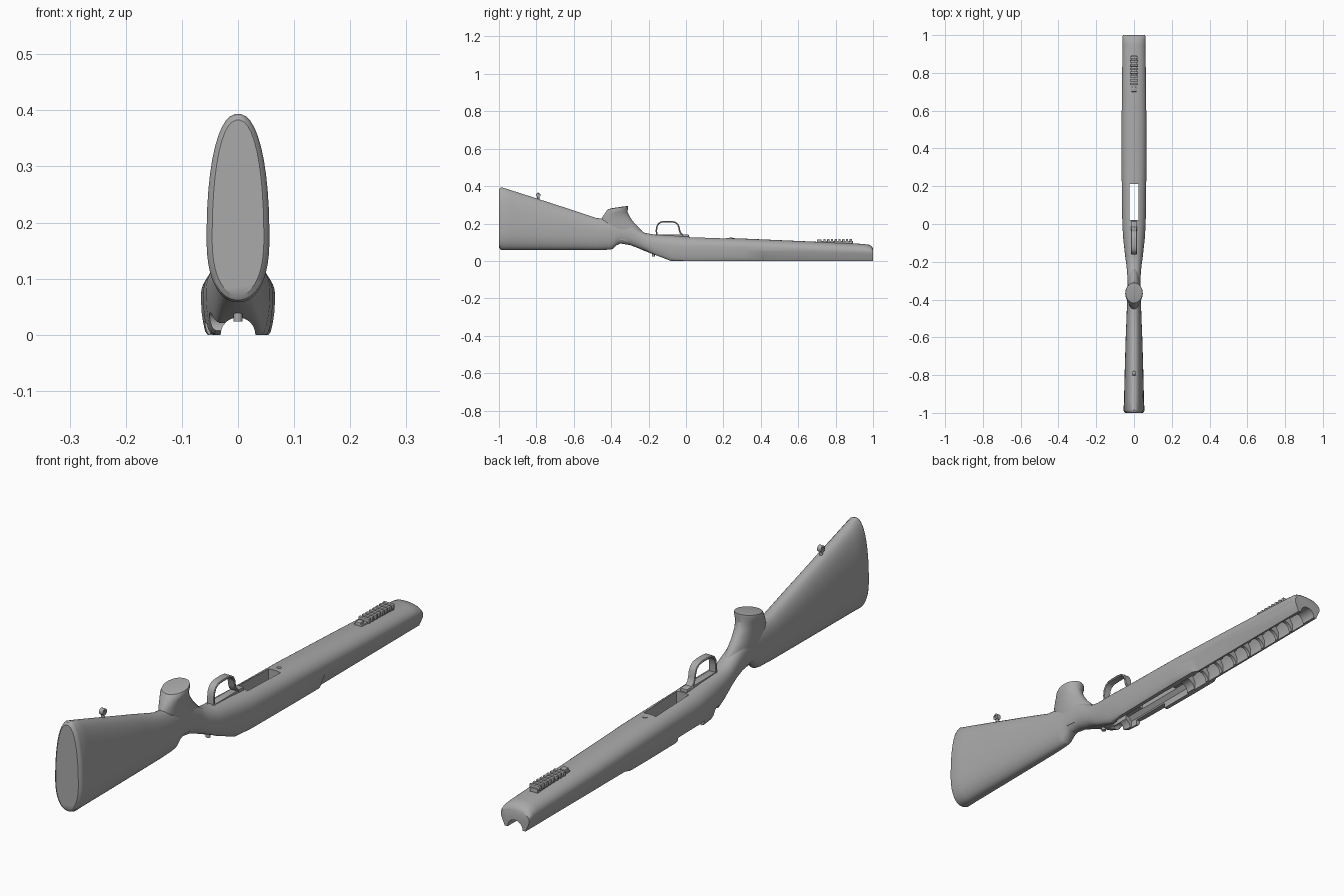
import bpy, bmesh, math
from mathutils import Vector, Matrix

cube = bpy.data.objects.get("Cube")
if cube:
    bpy.data.objects.remove(cube)

grey = bpy.data.materials.new("matte grey")
grey.use_nodes = True
grey.diffuse_color = (0.4, 0.4, 0.4, 1)
shader = next(n for n in grey.node_tree.nodes if n.type == 'BSDF_PRINCIPLED')
shader.inputs["Base Color"].default_value = (0.4, 0.4, 0.4, 1)


def finish(name, bm):
    bmesh.ops.recalc_face_normals(bm, faces=bm.faces)
    mesh = bpy.data.meshes.new(name)
    bm.to_mesh(mesh)
    bm.free()
    mesh.materials.append(grey)
    obj = bpy.data.objects.new(name, mesh)
    bpy.context.scene.collection.objects.link(obj)
    return obj


def loft(name, rings):
    bm = bmesh.new()
    loops = [[bm.verts.new(p) for p in ring] for ring in rings]
    n = len(loops[0])
    for a, b in zip(loops, loops[1:]):
        for i in range(n):
            j = (i + 1) % n
            bm.faces.new((a[i], a[j], b[j], b[i]))
    bm.faces.new(loops[0])
    bm.faces.new(loops[-1])
    return finish(name, bm)


def box(name, lo, hi, bevel=0):
    lo, hi = Vector(lo), Vector(hi)
    bm = bmesh.new()
    bmesh.ops.create_cube(bm, size=1)
    for v in bm.verts:
        v.co = (lo + hi) / 2 + v.co * (hi - lo)
    if bevel:
        bmesh.ops.bevel(bm, geom=bm.edges[:], offset=bevel, segments=2, affect='EDGES', profile=0.5)
    return finish(name, bm)


def cylinder(name, radius, length, centre, axis, sides=32):
    turn = {'X': Matrix.Rotation(math.pi / 2, 4, 'Y'),
            'Y': Matrix.Rotation(math.pi / 2, 4, 'X'), 'Z': Matrix()}[axis]
    bm = bmesh.new()
    bmesh.ops.create_cone(bm, cap_ends=True, segments=sides, radius1=radius, radius2=radius,
                          depth=length, matrix=Matrix.Translation(centre) @ turn)
    return finish(name, bm)


def prism_y(name, profile, y0, y1):
    return loft(name, [[(x, y, z) for x, z in profile] for y in (y0, y1)])


def carve(target, cutters):
    for c in cutters:
        mod = target.modifiers.new("cut", 'BOOLEAN')
        mod.operation, mod.solver, mod.object = 'DIFFERENCE', 'EXACT', c
    graph = bpy.context.evaluated_depsgraph_get()
    target_mesh = bpy.data.meshes.new_from_object(target.evaluated_get(graph))
    target.modifiers.clear()
    target.data = target_mesh
    for c in cutters:
        bpy.data.objects.remove(c)


# Stock body: y, bottom, top, height of widest point, half width, lower depth
stations = [
    (-1, .072, .383, .17, .046, 0), (-.994, .062, .391, .17, .053, 0),
    (-.985, .058, .394, .17, .056, 0), (-.94, .058, .38, .17, .053, 0),
    (-.8, .058, .335, .165, .05, 0), (-.6, .058, .27, .155, .044, 0),
    (-.48, .058, .23, .145, .039, 0), (-.41, .06, .222, .145, .037, 0),
    (-.39, .064, .22, .145, .036, 0), (-.37, .084, .217, .147, .035, 0),
    (-.35, .093, .214, .15, .035, 0), (-.3, .085, .2, .145, .035, 0),
    (-.26, .07, .175, .125, .036, 0), (-.22, .053, .15, .1, .04, 0),
    (-.17, .034, .141, .085, .047, .065), (-.08, 0, .137, .075, .057, .11),
    (0, 0, .131, .07, .062, .12), (.3, 0, .12, .07, .066, .12),
    (.6, 0, .107, .06, .065, .11), (.95, 0, .091, .05, .061, .1),
    (.982, 0, .086, .05, .061, .1), (.994, 0, .077, .048, .06, .1),
    (1, 0, .066, .045, .058, .1)]


def section(y, low, top, mid, w, depth, n=44, power=2.25):
    ring = []
    for i in range(n):
        t = 2 * math.pi * (i + .5) / n
        c, s = math.cos(t), math.sin(t)
        x = math.copysign(abs(c) ** (2 / power), c) * w
        up = abs(s) ** (2 / power)
        z = mid + up * (top - mid) if s > 0 else max(low, mid - up * (depth or mid - low))
        ring.append((x, y, z))
    return ring


stock = loft("stock_body", [section(*s) for s in stations])

# Barrel channel, action bed, magazine well, bolt notch and ejection cut
cutters = [
    cylinder("barrel_channel", .031, 1.6, (0, .4, 0), 'Y'),
    prism_y("action_bed", [(-.038, -.1), (.038, -.1), (.038, .026), (.024, .042),
                           (-.024, .042), (-.038, .026)], -.06, .27),
    box("magazine_well", (-.025, .02, -.1), (.025, .213, .3)),
    cylinder("bolt_notch", .02, .1, (-.065, -.115, .02), 'X'),
    box("ejection_cut", (-.1, -.03, -.1), (-.02, .13, .02)),
    box("trigger_slot", (-.012, -.13, -.1), (.012, -.05, .08))]
# Hollow pockets that leave ribs across the channel
for i in range(8):
    y = .31 + i * .08
    cutters.append(prism_y("rib_pocket", [(-.036, -.1), (.036, -.1), (.036, .03), (.022, .055),
                                          (-.022, .055), (-.036, .03)], y, y + .067))
# Lower side chamfers along the fore-end
for s in (-1, 1):
    cutters.append(loft("chamfer", [
        [(s * .058, .35, -.01), (s * .09, .35, -.01), (s * .09, .35, .02)],
        [(s * .039, .42, -.01), (s * .12, .42, -.01), (s * .084, .42, .095)],
        [(s * .038, 1.1, -.01), (s * .12, 1.1, -.01), (s * .084, 1.1, .095)]]))
carve(stock, cutters)

# Pistol grip: rear point, front point and half width of each ring
grip_rings = [
    ((-.45, .12), (-.2, .10), .03), ((-.45, .17), (-.235, .16), .034),
    ((-.455, .212), (-.275, .2), .035), ((-.447, .235), (-.3, .235), .037),
    ((-.434, .254), (-.313, .262), .042), ((-.425, .267), (-.31, .284), .0465),
    ((-.418, .276), (-.311, .293), .044), ((-.4, .281), (-.33, .292), .03)]
rings = []
for (ya, za), (yb, zb), w in grip_rings:
    ring = []
    for i in range(36):
        t = 2 * math.pi * i / 36
        k = .5 + .5 * math.cos(t)
        ring.append((w * math.sin(t), ya + (yb - ya) * k, za + (zb - za) * k))
    rings.append(ring)
loft("pistol_grip", rings)

# Trigger guard: a flat strap bent round a loop, with its base plate
path = [(-.157, .13), (-.158, .165), (-.155, .185), (-.147, .199), (-.133, .208), (-.11, .21),
        (-.08, .21), (-.06, .207), (-.046, .198), (-.038, .182), (-.035, .165), (-.03, .15), (-.015, .135)]
strap = []
for i, (y, z) in enumerate(path):
    a, b = path[max(i - 1, 0)], path[min(i + 1, len(path) - 1)]
    normal = Vector((0, a[1] - b[1], b[0] - a[0])).normalized() * .004
    p = Vector((0, y, z))
    strap.append([p + normal * k + Vector((x, 0, 0)) for x, k in
                  ((-.013, -1), (.013, -1), (.015, 0), (.013, 1), (-.013, 1), (-.015, 0))])
loft("trigger_guard", strap)
box("guard_plate", (-.014, -.165, .12), (.014, .015, .141), .002)

# Accessory rail with cross teeth
box("rail_base", (-.016, .7, .085), (.016, .892, .107), .002)
for i in range(8):
    y = .735 + i * .02
    box("rail_tooth", (-.022, y, .1), (.022, y + .012, .117), .002)
box("rail_stop", (-.011, .7, .09), (.011, .725, .115), .003)

# Sling stud on the butt, and the front guard screw
cylinder("stud_post", .006, .04, (0, -.79, .335), 'Z', 16)
stud = cylinder("stud_head", .012, .016, (0, -.79, .353), 'X', 20)
carve(stud, [cylinder("stud_hole", .005, .05, (0, -.79, .354), 'X', 16)])
cylinder("guard_screw", .008, .02, (0, .24, .114), 'Z', 16)
cylinder("tang_screw", .008, .02, (0, -.175, .034), 'Z', 16)

# Smooth shading with sharp edges kept
for o in bpy.context.scene.objects:
    o.select_set(o.type == 'MESH')
bpy.context.view_layer.objects.active = stock
bpy.ops.object.shade_smooth_by_angle(angle=math.radians(32))
